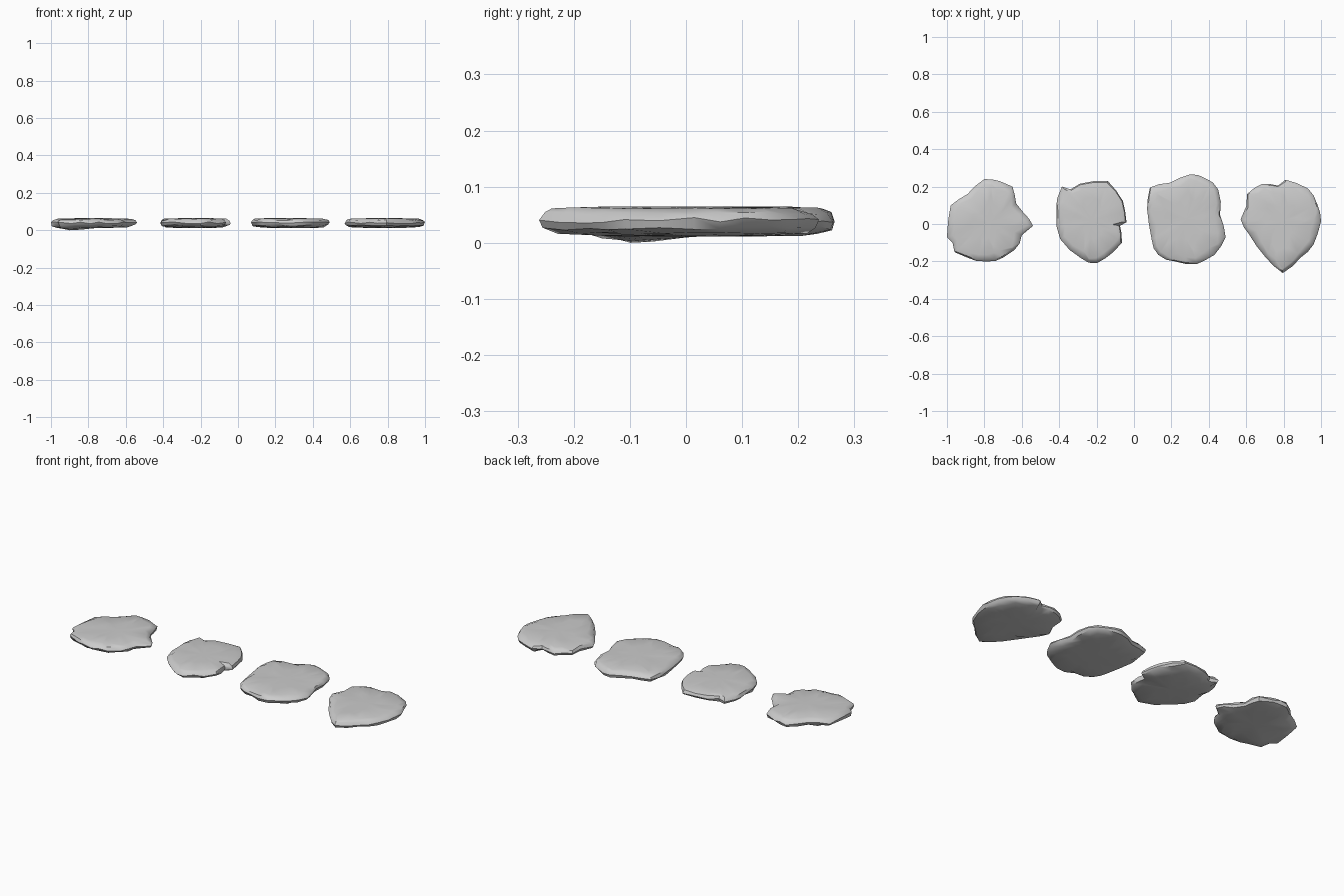
import bpy, bmesh, math, random
from mathutils import Vector, noise

if "Cube" in bpy.data.objects:
    bpy.data.objects.remove(bpy.data.objects["Cube"])

random.seed(4)

# Top-view outlines of the four stepping stones, clockwise
OUTLINES = {
    "stone_far_left": [(-1, -.07), (-.98, .10), (-.89, .16), (-.80, .24), (-.72, .23),
                       (-.65, .20), (-.63, .11), (-.59, .06), (-.54, -.01), (-.60, -.06),
                       (-.64, -.14), (-.70, -.18), (-.79, -.20), (-.89, -.18),
                       (-.96, -.15), (-.97, -.10)],
    "stone_mid_left": [(-.41, .14), (-.385, .20), (-.34, .185), (-.29, .215), (-.14, .23),
                       (-.06, .125), (-.04, .01), (-.075, -.01), (-.065, -.10),
                       (-.11, -.15), (-.20, -.21), (-.28, -.185), (-.395, -.08), (-.415, .05)],
    "stone_mid_right": [(.07, .08), (.085, .195), (.19, .22), (.30, .265), (.38, .245),
                        (.45, .185), (.46, .05), (.49, -.07), (.43, -.165),
                        (.335, -.215), (.22, -.20), (.13, -.165), (.095, -.085)],
    "stone_far_right": [(.57, .025), (.60, .095), (.605, .16), (.685, .215), (.77, .205),
                        (.81, .237), (.93, .19), (.98, .105), (1, .015), (.96, -.11),
                        (.89, -.18), (.795, -.262), (.705, -.18), (.615, -.055)],
}

# Edge section: (inset in units, height, height jitter)
SECTION = [(.10, .013, .001), (.035, .017, .002), (.006, .027, .005),
           (0, .040, .005), (.008, .053, .003), (.03, .062, .0015), (.11, .0635, .0015)]


def subdivide(outline):
    """Add one slightly displaced point on each long outline segment."""
    out = []
    for i, a in enumerate(outline):
        a, b = Vector(a), Vector(outline[(i + 1) % len(outline)])
        out.append(a)
        if (b - a).length > .08:
            d = (b - a).normalized()
            out.append((a + b) / 2 + Vector((-d.y, d.x)) * random.uniform(.002, .01))
    return out


def stone(name, outline):
    pts = subdivide(outline)
    c = sum(pts, Vector((0, 0))) / len(pts)
    bm = bmesh.new()
    rings = []
    for inset, z, jitter in SECTION:
        ring = []
        for p in pts:
            d = p - c
            k = max(0, inset + (random.uniform(-.4, .6) * inset if inset else 0))
            q = c + d * (1 - min(k, .13) / d.length)
            ring.append(bm.verts.new((q.x, q.y, z + random.uniform(-jitter, jitter))))
        rings.append(ring)
    n = len(pts)
    for lo, hi in zip(rings, rings[1:]):
        for i in range(n):
            j = (i + 1) % n
            bm.faces.new((lo[i], lo[j], hi[j], hi[i]))
    # Slightly domed top and bottom
    for ring, z in ((rings[0], .011), (rings[-1], .065)):
        mid = bm.verts.new((c.x, c.y, z))
        for i in range(n):
            bm.faces.new((ring[i], ring[(i + 1) % n], mid))
    # Low bump under the far left stone, and a shallow dip across its top
    if name == "stone_far_left":
        for v in bm.verts:
            near = max(0, 1 - (v.co.xy - Vector((-.88, -.09))).length / .12)
            if v.co.z < .03:
                v.co.z = max(0, v.co.z - .016 * near)
            elif v.co.z > .055:
                v.co.z -= .008 * near
    bmesh.ops.recalc_face_normals(bm, faces=bm.faces)
    mesh = bpy.data.meshes.new(name)
    bm.to_mesh(mesh)
    bm.free()
    ob = bpy.data.objects.new(name, mesh)
    bpy.context.collection.objects.link(ob)
    bpy.ops.object.select_all(action='DESELECT')
    ob.select_set(True)
    bpy.context.view_layer.objects.active = ob
    bpy.ops.object.shade_smooth_by_angle(angle=math.radians(40))


for name, outline in OUTLINES.items():
    stone(name, outline)
